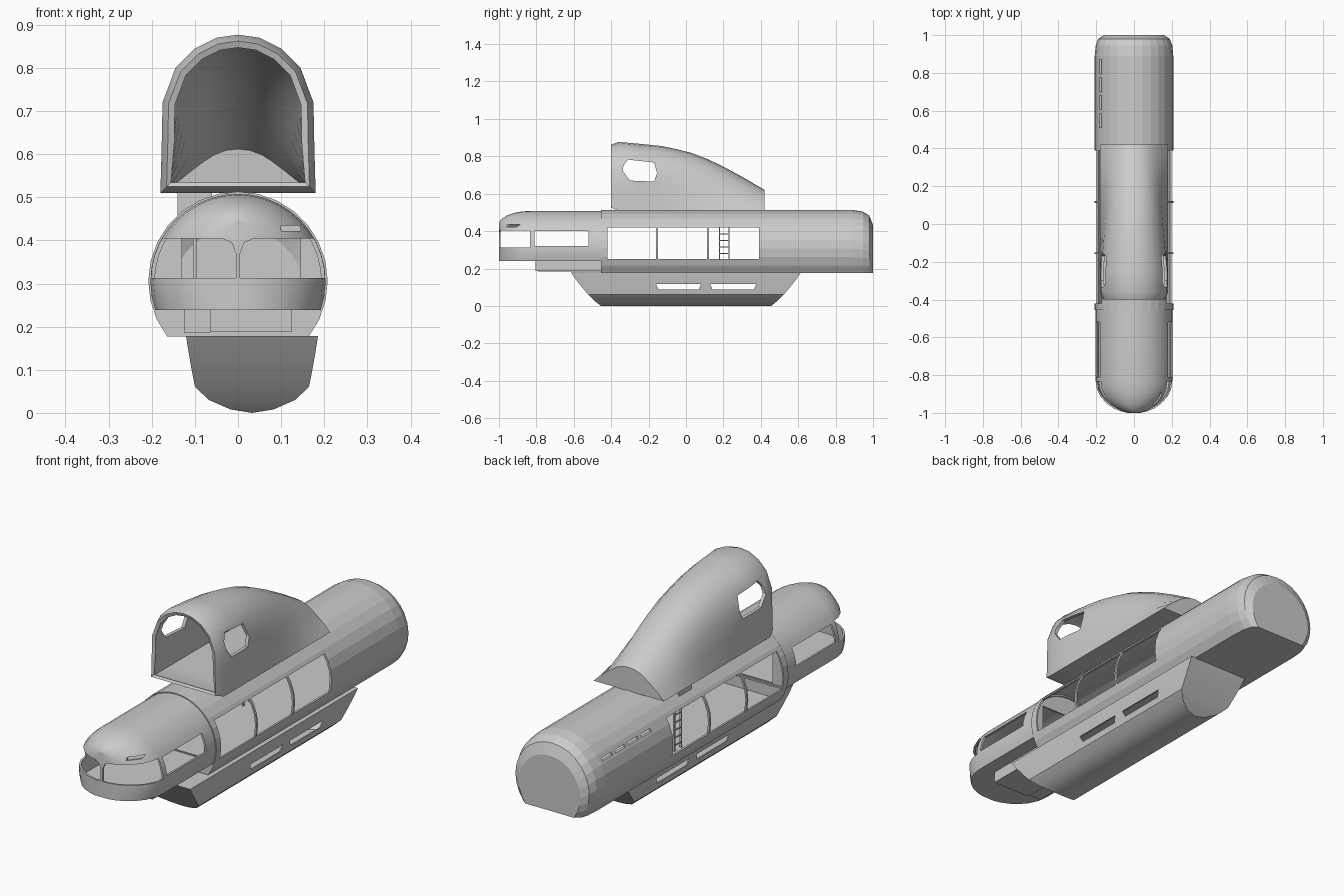
import bpy, bmesh, math
from math import sin, cos, radians

if "Cube" in bpy.data.objects:
    bpy.data.objects.remove(bpy.data.objects["Cube"])


def finish(name, bm, thick=0, smooth=False):
    """Turn a bmesh into an object, optionally as a shell thickened inwards."""
    bmesh.ops.remove_doubles(bm, verts=bm.verts, dist=1e-5)
    bmesh.ops.recalc_face_normals(bm, faces=bm.faces)
    me = bpy.data.meshes.new(name)
    bm.to_mesh(me)
    bm.free()
    ob = bpy.data.objects.new(name, me)
    bpy.context.collection.objects.link(ob)
    bpy.context.view_layer.objects.active = ob
    if thick:
        m = ob.modifiers.new("shell", 'SOLIDIFY')
        m.thickness = thick
        m.offset = -1
        bpy.ops.object.modifier_apply(modifier=m.name)
    return ob


def loft(name, rings, cap0=True, cap1=True, thick=0):
    """Skin closed rings of equal length."""
    bm = bmesh.new()
    vs = [[bm.verts.new(p) for p in r] for r in rings]
    n = len(vs[0])
    for a, b in zip(vs, vs[1:]):
        for i in range(n):
            j = (i + 1) % n
            bm.faces.new((a[i], a[j], b[j], b[i]))
    if cap0:
        bm.faces.new(vs[0])
    if cap1:
        bm.faces.new(vs[-1])
    return finish(name, bm, thick)


def box(name, x0, x1, y0, y1, z0, z1):
    ring = lambda y: [(x0, y, z0), (x1, y, z0), (x1, y, z1), (x0, y, z1)]
    return loft(name, [ring(y0), ring(y1)])


def cut(ob, cutter):
    m = ob.modifiers.new("cut", 'BOOLEAN')
    m.operation = 'DIFFERENCE'
    m.solver = 'EXACT'
    m.object = cutter
    bpy.context.view_layer.objects.active = ob
    bpy.ops.object.modifier_apply(modifier=m.name)
    bpy.data.objects.remove(cutter)


def cut_box(ob, *dims):
    cut(ob, box("cutter", *dims))


def smooth(ob, deg=30):
    bpy.ops.object.select_all(action='DESELECT')
    ob.select_set(True)
    bpy.context.view_layer.objects.active = ob
    bpy.ops.object.shade_smooth_by_angle(angle=radians(deg))


def arc(r, cz, start, n):
    """Circle section with a flat bottom, as (x, z) pairs."""
    a = [radians(start + (180 - 2 * start) * i / n) for i in range(n + 1)]
    return [(r * cos(t), cz + r * sin(t)) for t in a]


# main hull: flat-bottomed tube with a rounded tail
sec = arc(.208, .305, -38, 20)
zb = sec[0][1]
rings = [[(x * s, y, zb + (z - zb) * s) for x, z in sec]
         for y, s in ((-.455, 1), (.42, 1), (.89, 1), (.945, .975), (.98, .91), (1, .76))]
hull = loft("main_hull", rings, thick=.01)
for y0, y1 in ((-.42, -.16), (-.15, .112), (.122, .39)):
    cut_box(hull, -.4, .4, y0, y1, .25, .42)
cut_box(hull, -.13, .145, -.5, -.438, .25, .41)
# row of slots on the left of the tail
for i in range(4):
    cut_box(hull, -.25, -.1, .51 + .095 * i, .585 + .095 * i, .405, .418)

# cockpit: half-ellipse nose with a drooping roof
sec = arc(.203, .305, -19, 24)
rings = []
for y, s, k in [(-.44, 1, 1), (-.6, 1, 1)] + [
        (-.83 - .172 * sin(radians(a)), cos(radians(a)), .3 + .7 * cos(radians(a)))
        for a in (0, 15, 30, 45, 58, 70, 80)]:
    rings.append([(x * s, y, z if z < .4 else .4 + (z - .4) * k) for x, z in sec])
nose = loft("cockpit", rings, cap0=False, thick=.009)
cut_box(nose, -.4, .4, -.81, -.52, .32, .4)
for s in (-1, 1):
    prof = [(.005, .313), (.3, .313), (.3, .404), (.035, .404), (.014, .394), (.005, .37)]
    cut(nose, loft("cutter", [[(s * x, y, z) for x, z in prof] for y in (-1.1, -.835)]))
cut_box(nose, .1, .145, -1.05, -.85, .422, .434)
smooth(nose)

# chin blocks below the cockpit
box("chin_block", -.065, .125, -.805, -.45, .187, .242)
box("chin_side_block", -.125, -.065, -.79, -.45, .185, .242)

# upper dome: tall arch at the front blending into a low flared tail
front = [(.18, .51), (.177, .62), (.175, .72), (.145, .8), (.1, .845), (.05, .87), (0, .877)]
rear = [(.18, .51), (.145, .545), (.115, .568), (.085, .59), (.06, .606), (.03, .617), (0, .62)]


def dome_ring(y, top, inset=1):
    s = (.877 - top) / .257
    t = max(0, (y + .25) / .67)
    h = [((a[0] * (1 - t) + b[0] * t) * inset,
          .69 + (a[1] * (1 - s) + b[1] * s - .69) * inset) for a, b in zip(front, rear)]
    return [(x, y, z) for x, z in h] + [(-x, y, z) for x, z in h[-2::-1]]


rings = [dome_ring(-.4, .877, .92)] + [dome_ring(y, t) for y, t in (
    (-.36, .877), (-.25, .867), (-.13, .855), (-.05, .838), (.03, .818),
    (.12, .783), (.2, .745), (.31, .685), (.42, .62))]
dome = loft("upper_dome", rings, cap0=False, thick=.016)
pane = [(-.335, .75), (-.31, .782), (-.17, .767), (-.155, .71), (-.17, .665), (-.3, .67), (-.337, .72)]
cut(dome, loft("cutter", [[(x, y, z) for y, z in pane] for x in (-.4, .4)]))
smooth(dome)

# belly pod: keel section with undercut ends, set off to the right
half = [(.153, .178, .615), (.147, .14, .588), (.14, .1, .556), (.132, .06, .522),
        (.1, .03, .492), (.05, .008, .465), (0, 0, .455)]
bm = bmesh.new()
cx = .0325


def quad(*pts):
    pts = list(dict.fromkeys(pts))
    bm.faces.new([bm.verts.new(p) for p in pts])


for (x0, z0, y0), (x1, z1, y1) in zip(half, half[1:]):
    for s in (-1, 1):
        quad((cx + s * x0, -y0, z0), (cx + s * x0, y0, z0), (cx + s * x1, y1, z1), (cx + s * x1, -y1, z1))
        quad((cx - x0, s * y0, z0), (cx + x0, s * y0, z0), (cx + x1, s * y1, z1), (cx - x1, s * y1, z1))
x, z, y = half[0]
quad((cx - x, -y, z), (cx + x, -y, z), (cx + x, y, z), (cx - x, y, z))
pod = finish("belly_pod", bm, thick=.008)
for y0, y1 in ((-.16, .08), (.13, .375)):
    prof = [(y0 + .012, .087), (y1 - .012, .087), (y1, .117), (y0, .117)]
    cut(pod, loft("cutter", [[(x, y, z) for y, z in prof] for x in (-.4, .4)]))
smooth(pod)

# hatch shaft into the dome, and its ladder
hatch = box("hatch_shaft", -.14, -.06, .16, .25, .455, .518)
cut_box(hatch, -.13, -.07, .17, .24, .4, .6)
for y in (.18, .23):
    box("ladder_rail", -.104, -.096, y - .003, y + .003, .185, .46)
for i in range(7):
    z = .21 + .035 * i
    box("ladder_rung", -.103, -.097, .18, .23, z - .002, z + .002)
